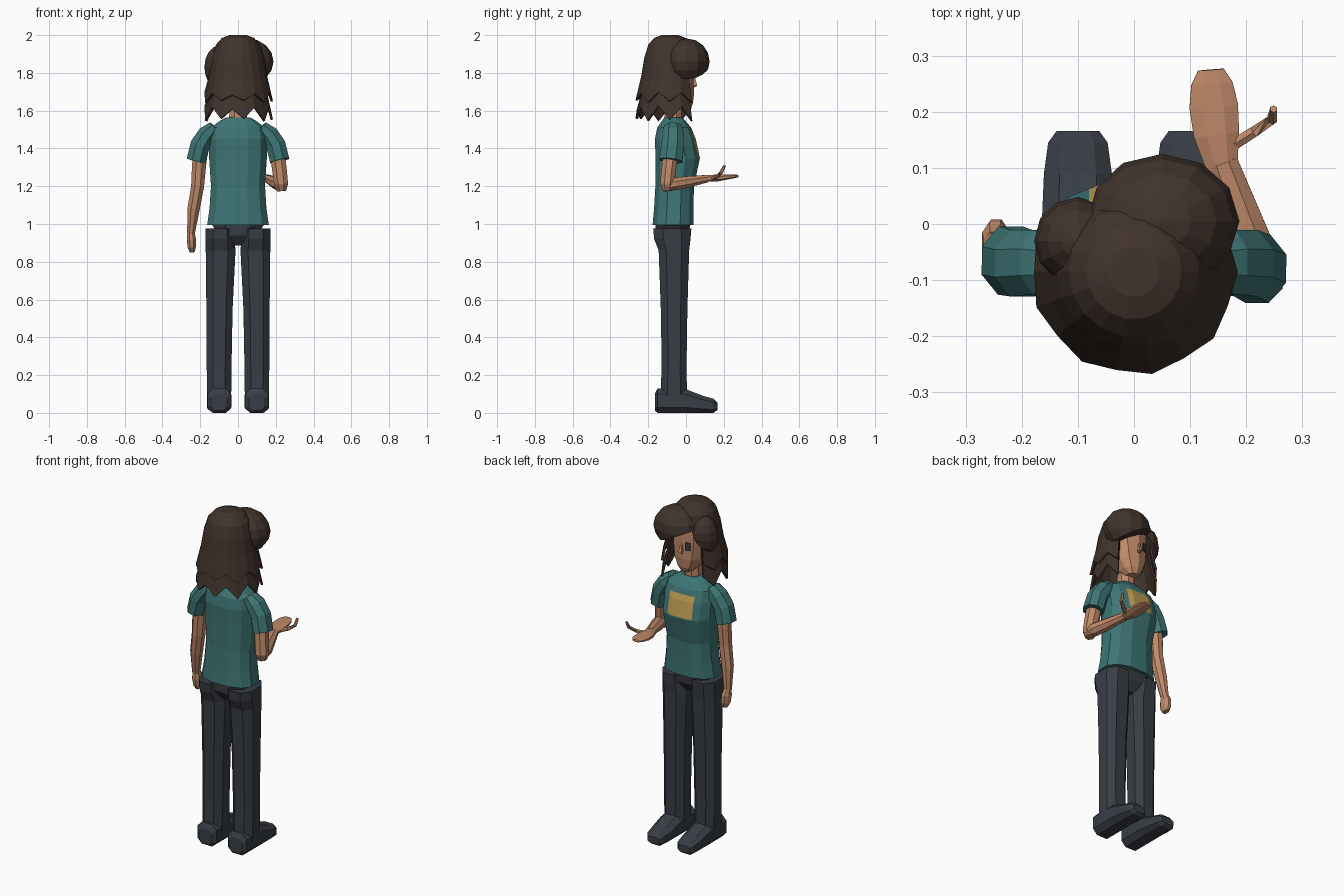
import bpy, bmesh, math
from mathutils import Vector as V


def material(name, rgb):
    m = bpy.data.materials.new(name)
    m.diffuse_color = (*rgb, 1)
    return m


HAIR = material("dark brown hair", (0.052, 0.033, 0.025))
SKIN = material("tan skin", (0.52, 0.25, 0.14))
SHIRT = material("teal cloth", (0.048, 0.175, 0.175))
DARK = material("charcoal cloth", (0.04, 0.048, 0.06))
GOLD = material("yellow print", (0.50, 0.33, 0.08))


def finish(name, bm, *mats):
    bmesh.ops.recalc_face_normals(bm, faces=bm.faces)
    me = bpy.data.meshes.new(name)
    bm.to_mesh(me)
    bm.free()
    for m in mats:
        me.materials.append(m)
    ob = bpy.data.objects.new(name, me)
    bpy.context.collection.objects.link(ob)
    return ob


def loft(rings, n=8, power=1.0):
    """Skin rings of (centre, u axis, v axis); power < 1 squares the ring."""
    bm = bmesh.new()
    loops = []
    for c, u, v in rings:
        loop = []
        for i in range(n):
            a = math.tau * (i + 0.5) / n
            ca, sa = math.cos(a), math.sin(a)
            ca = math.copysign(abs(ca) ** power, ca)
            sa = math.copysign(abs(sa) ** power, sa)
            loop.append(bm.verts.new(c + u * ca + v * sa))
        loops.append(loop)
    for a, b in zip(loops, loops[1:]):
        for i in range(n):
            j = (i + 1) % n
            bm.faces.new((a[i], a[j], b[j], b[i]))
    bm.faces.new(loops[0])
    bm.faces.new(loops[-1])
    return bm


def stack(rows, n=8, power=1.0):
    """Vertical loft, rows of (z, centre x, half x, back y, front y)."""
    return loft([(V((cx, (y0 + y1) / 2, z)), V((hx, 0, 0)), V((0, (y1 - y0) / 2, 0)))
                 for z, cx, hx, y0, y1 in rows], n, power)


def tube(name, mat, pts, n=8):
    """Limb along points (x, y, z, radius across, radius deep)."""
    ps = [V(p[:3]) for p in pts]
    rings = []
    for i, p in enumerate(pts):
        t = (ps[min(i + 1, len(ps) - 1)] - ps[max(i - 1, 0)]).normalized()
        ref = V((0, 1, 0)) if abs(t.z) > 0.7 else V((0, 0, 1))
        u = t.cross(ref).normalized()
        rings.append((ps[i], u * p[3], u.cross(t) * p[4]))
    return finish(name, loft(rings, n), mat)


# Legs and shoes
for s, side in ((-1, "left"), (1, "right")):
    finish(side + "_trouser_leg", stack([
        (0.07, s * 0.10, 0.068, -0.14, 0.01), (0.25, s * 0.10, 0.07, -0.133, 0.007),
        (0.55, s * 0.098, 0.074, -0.138, 0.012), (0.86, s * 0.092, 0.084, -0.15, 0.022),
        (0.92, s * 0.095, 0.082, -0.175, 0.03), (0.975, s * 0.095, 0.082, -0.18, 0.035)],
        8, 0.8), DARK)
    shoe = [(-0.165, 0.045, 0.012, 0.10), (-0.15, 0.066, 0, 0.13), (0.0, 0.068, 0, 0.125),
            (0.09, 0.064, 0, 0.09), (0.145, 0.056, 0, 0.075), (0.166, 0.04, 0.015, 0.055)]
    finish(side + "_shoe", loft([
        (V((s * 0.10, y, (a + b) / 2)), V((w, 0, 0)), V((0, 0, (b - a) / 2 * 1.06)))
        for y, w, a, b in shoe], 8, 0.7), DARK)

# Hips
finish("hips", stack([(0.885, 0, 0.055, -0.12, -0.02), (0.94, 0, 0.11, -0.165, 0.02),
                      (1.01, 0, 0.155, -0.17, 0.03)], 8, 0.8), DARK)

# Shirt body, with the chest print cut into its front faces
bm = stack([(0.995, 0, 0.168, -0.18, 0.042), (1.08, 0, 0.155, -0.172, 0.042),
            (1.2, 0, 0.147, -0.165, 0.045), (1.35, 0, 0.157, -0.165, 0.077),
            (1.45, 0, 0.158, -0.167, 0.055), (1.51, 0, 0.148, -0.155, 0.03),
            (1.545, 0, 0.10, -0.13, 0.0), (1.565, 0, 0.065, -0.115, -0.02)], 12, 0.8)
for co, no in (((-0.08, 0, 0), (1, 0, 0)), ((0.08, 0, 0), (1, 0, 0)),
               ((0, 0, 1.355), (0, 0, 1)), ((0, 0, 1.48), (0, 0, 1))):
    bmesh.ops.bisect_plane(bm, geom=bm.verts[:] + bm.edges[:] + bm.faces[:],
                           plane_co=co, plane_no=no)
for f in bm.faces:
    c = f.calc_center_median()
    if abs(c.x) < 0.08 and 1.355 < c.z < 1.48 and c.y > 0:
        f.material_index = 1
finish("shirt", bm, SHIRT, GOLD)

# Sleeves
for s, side, y in ((-1, "left", -0.065), (1, "right", -0.08)):
    tube(side + "_sleeve", SHIRT, [
        (s * 0.125, -0.07, 1.515, 0.035, 0.05), (s * 0.165, -0.068, 1.475, 0.052, 0.062),
        (s * 0.20, -0.07, 1.42, 0.056, 0.064), (s * 0.221, y, 1.335, 0.056, 0.066)])

# Left arm hanging down
tube("left_arm", SKIN, [
    (-0.195, -0.068, 1.42, 0.042, 0.045), (-0.207, -0.065, 1.3, 0.04, 0.043),
    (-0.214, -0.065, 1.2, 0.037, 0.04), (-0.235, -0.055, 1.08, 0.035, 0.036),
    (-0.249, -0.038, 0.95, 0.022, 0.025)])
tube("left_hand", SKIN, [
    (-0.249, -0.037, 0.955, 0.02, 0.025), (-0.247, -0.03, 0.92, 0.026, 0.038),
    (-0.245, -0.025, 0.88, 0.024, 0.036), (-0.243, -0.02, 0.852, 0.014, 0.022)])

# Right arm bent forward, palm up
tube("right_upper_arm", SKIN, [
    (0.20, -0.075, 1.42, 0.042, 0.045), (0.218, -0.09, 1.3, 0.042, 0.042),
    (0.228, -0.10, 1.21, 0.04, 0.04), (0.23, -0.098, 1.175, 0.026, 0.026)])
tube("right_forearm", SKIN, [
    (0.236, -0.112, 1.20, 0.028, 0.026), (0.22, -0.065, 1.212, 0.042, 0.036),
    (0.196, 0.0, 1.222, 0.038, 0.033), (0.157, 0.11, 1.24, 0.03, 0.021)])
tube("right_hand", SKIN, [
    (0.157, 0.10, 1.24, 0.03, 0.018), (0.147, 0.16, 1.243, 0.044, 0.02),
    (0.142, 0.21, 1.248, 0.047, 0.015), (0.139, 0.25, 1.252, 0.04, 0.011),
    (0.137, 0.275, 1.254, 0.025, 0.007)])
tube("right_thumb", SKIN, [
    (0.175, 0.14, 1.24, 0.012, 0.012), (0.215, 0.165, 1.252, 0.011, 0.011),
    (0.246, 0.186, 1.272, 0.01, 0.01), (0.249, 0.205, 1.31, 0.007, 0.007)], 6)

# Neck, head, nose and the one uncovered eye
finish("neck", stack([(1.53, 0, 0.052, -0.12, -0.02), (1.66, 0, 0.047, -0.115, -0.02)]), SKIN)
finish("head", stack([
    (1.605, 0, 0.032, -0.06, 0.022), (1.635, 0, 0.06, -0.10, 0.036),
    (1.69, 0, 0.09, -0.14, 0.043), (1.77, 0, 0.105, -0.165, 0.043),
    (1.86, 0, 0.106, -0.175, 0.042), (1.93, 0, 0.08, -0.15, 0.01)], 10, 0.9), SKIN)
tube("nose", SKIN, [(0, 0.042, 1.725, 0.014, 0.004), (0, 0.05, 1.732, 0.014, 0.014),
                    (0, 0.04, 1.785, 0.006, 0.006)], 4)
bm = bmesh.new()
bmesh.ops.create_cube(bm, size=1)
for v in bm.verts:
    v.co = V((-0.04 + v.co.x * 0.026, 0.04 + v.co.y * 0.008 + v.co.x * 0.01,
              1.772 + v.co.z * 0.045))
finish("eye", bm, DARK)


# Hair layers: rings of columns, open over the face, with a jagged hem
def hair_layer(name, rows, jag, cap):
    n, bm, grid = 18, bmesh.new(), []
    for k, (z, r) in enumerate(rows):
        ring = []
        for i in range(n):
            a = math.tau * i / n
            last = k == len(rows) - 1
            dz = (jag if i % 2 else -jag) + 0.008 * math.sin(i * 2.3) if last else 0
            rr = r * (1.04 if last and i % 2 == 0 else 1)
            ring.append(bm.verts.new((rr * math.cos(a), -0.085 + rr * math.sin(a), z + dz)))
        grid.append(ring)
    for k in range(len(rows) - 1):
        for i in range(n):
            if rows[k + 1][0] < 1.87 and 2 <= i <= 6:
                continue
            j = (i + 1) % n
            bm.faces.new((grid[k][i], grid[k + 1][i], grid[k + 1][j], grid[k][j]))
    if cap:
        bm.faces.new(grid[0])
    bmesh.ops.delete(bm, geom=[v for v in bm.verts if not v.link_faces], context="VERTS")
    ob = finish(name, bm, HAIR)
    mod = ob.modifiers.new("thickness", "SOLIDIFY")
    mod.thickness = 0.012


hair_layer("upper_hair", [(2.0, 0.045), (1.985, 0.085), (1.95, 0.116), (1.88, 0.138),
                          (1.78, 0.155), (1.67, 0.178)], 0.02, True)
hair_layer("lower_hair", [(1.78, 0.138), (1.68, 0.157), (1.585, 0.178)], 0.032, False)


# Fringe lobes: squashed balls trimmed by a slanted plane
def fringe(name, centre, size, p, q, r):
    bm = bmesh.new()
    bmesh.ops.create_uvsphere(bm, u_segments=12, v_segments=8, radius=1)
    for v in bm.verts:
        v.co = V(c + s * k for c, s, k in zip(centre, size, v.co))
    p, q, r = V(p), V(q), V(r)
    no = (q - p).cross(r - p).normalized()
    no = no if no.z > 0 else -no
    cut = bmesh.ops.bisect_plane(bm, geom=bm.verts[:] + bm.edges[:] + bm.faces[:],
                                 plane_co=p, plane_no=no, clear_inner=True)
    edges = [e for e in cut["geom_cut"] if isinstance(e, bmesh.types.BMEdge)]
    bmesh.ops.edgeloop_fill(bm, edges=edges)
    finish(name, bm, HAIR)


fringe("right_fringe", (0.05, 0.005, 1.86), (0.138, 0.12, 0.122),
       (0.17, 0.0, 1.75), (0.05, 0.11, 1.82), (-0.08, 0.06, 1.88))
fringe("left_fringe", (-0.10, -0.03, 1.83), (0.078, 0.078, 0.115),
       (-0.17, -0.03, 1.74), (-0.11, 0.05, 1.80), (-0.05, 0.03, 1.88))
